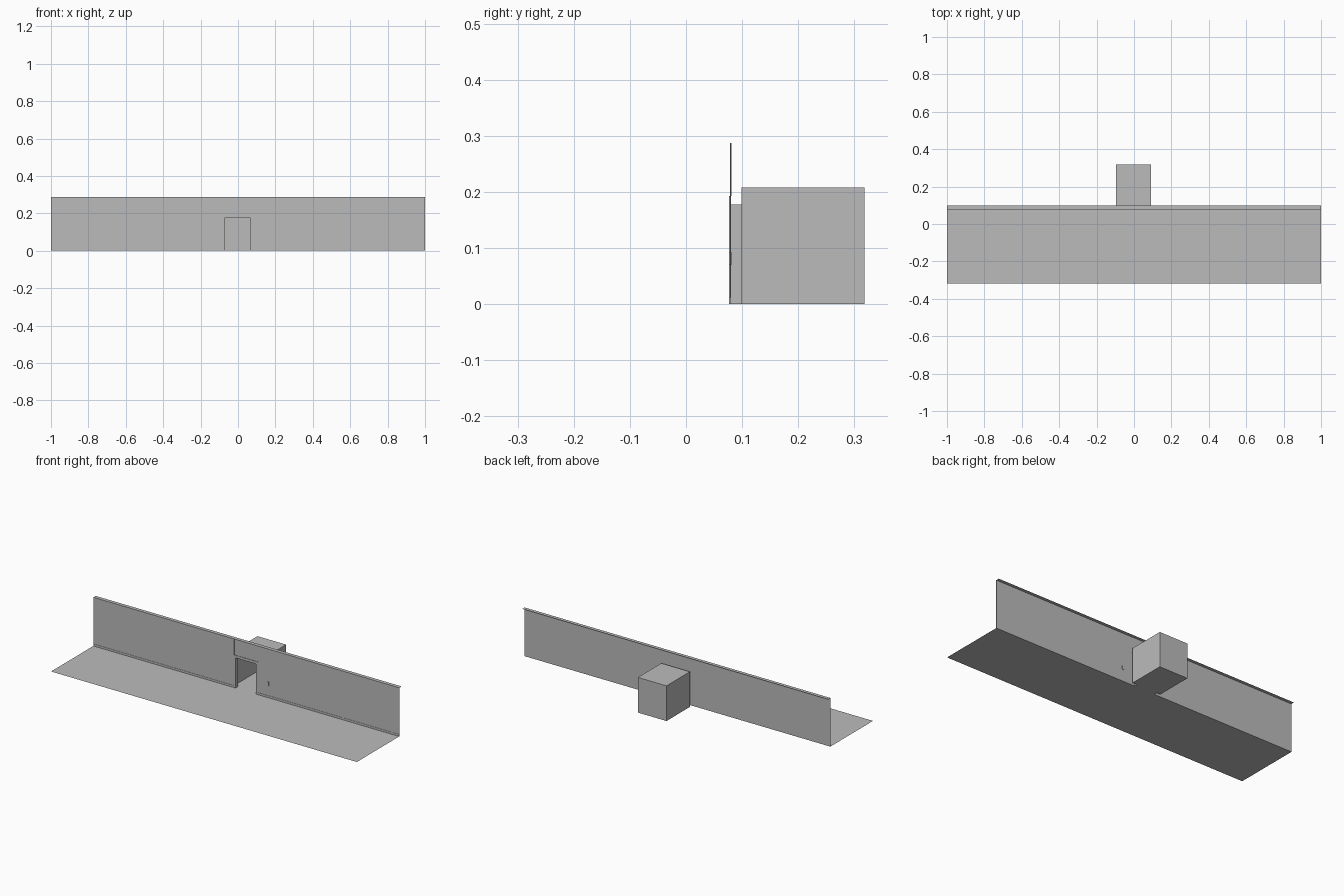
import bpy

cube = bpy.data.objects.get("Cube")
if cube:
    bpy.data.objects.remove(cube, do_unlink=True)

grey = bpy.data.materials.new("plain grey")
grey.use_nodes = True
grey.diffuse_color = (0.5, 0.5, 0.5, 1)
grey.node_tree.nodes["Principled BSDF"].inputs["Base Color"].default_value = (0.5, 0.5, 0.5, 1)


def box(name, x, y, z, skip=()):
    """Box from (min, max) ranges; skip leaves out the named sides."""
    verts = [(a, b, c) for a in x for b in y for c in z]
    sides = {"left": (4, 6, 7, 5), "right": (0, 1, 3, 2), "front": (0, 4, 5, 1),
             "back": (2, 3, 7, 6), "top": (1, 5, 7, 3), "bottom": (0, 2, 6, 4)}
    mesh = bpy.data.meshes.new(name)
    mesh.from_pydata(verts, [], [f for s, f in sides.items() if s not in skip])
    mesh.materials.append(grey)
    obj = bpy.data.objects.new(name, mesh)
    bpy.context.collection.objects.link(obj)
    return obj


def sheet(name, x, y, z=0):
    """Flat horizontal rectangle."""
    mesh = bpy.data.meshes.new(name)
    mesh.from_pydata([(x[0], y[0], z), (x[1], y[0], z), (x[1], y[1], z), (x[0], y[1], z)],
                     [], [(0, 1, 2, 3)])
    mesh.materials.append(grey)
    obj = bpy.data.objects.new(name, mesh)
    bpy.context.collection.objects.link(obj)


# Key planes
WALL, WALL_BACK, FACE, JAMB_BACK, ROOM_BACK = 0.0785, 0.08, 0.077, 0.099, 0.318
TOP, DOOR_TOP, TRIM_TOP, ROOM_TOP = 0.287, 0.178, 0.193, 0.208
DOOR = (-0.07, 0.064)
TRIM = (-0.08, 0.08)
ROOM = (-0.095, 0.092)

# Ground and ledge along the wall top
sheet("floor", (-1, 1), (-0.318, WALL_BACK))
sheet("top_ledge", (-1, 1), (WALL, 0.1), TOP)

# Wall sections, skirting and door trim on both sides of the opening
for side, wall, leg in (("right", (-1, TRIM[0]), (TRIM[0], DOOR[0])),
                        ("left", (TRIM[1], 1), (DOOR[1], TRIM[1]))):
    box(side + "_wall", wall, (WALL, WALL_BACK), (0, TOP))
    box(side + "_skirting", wall, (FACE, WALL), (0, 0.012), ("back",))
    box(side + "_door_trim", leg, (FACE, WALL_BACK), (0, TRIM_TOP))

# Wall panel and trim above the door
box("lintel_panel", TRIM, (WALL + 0.001, WALL_BACK + 0.001), (TRIM_TOP, TOP))
box("door_head_trim", TRIM, (FACE, WALL_BACK), (DOOR_TOP, TRIM_TOP))

# Door lining, open at front and back
box("door_lining", DOOR, (FACE, JAMB_BACK), (0, DOOR_TOP), ("front", "back"))

# Small room behind the door, with a front rim around the doorway
box("room", ROOM, (JAMB_BACK, ROOM_BACK), (0, ROOM_TOP), ("front",))
rim = (JAMB_BACK, JAMB_BACK + 0.0005)
box("room_rim_right", (ROOM[0], DOOR[0]), rim, (0, ROOM_TOP))
box("room_rim_left", (DOOR[1], ROOM[1]), rim, (0, ROOM_TOP))
box("room_rim_top", DOOR, rim, (DOOR_TOP, ROOM_TOP))

# Wall switch beside the door
box("wall_switch", (0.131, 0.147), (FACE, 0.0815), (0.07, 0.093))
